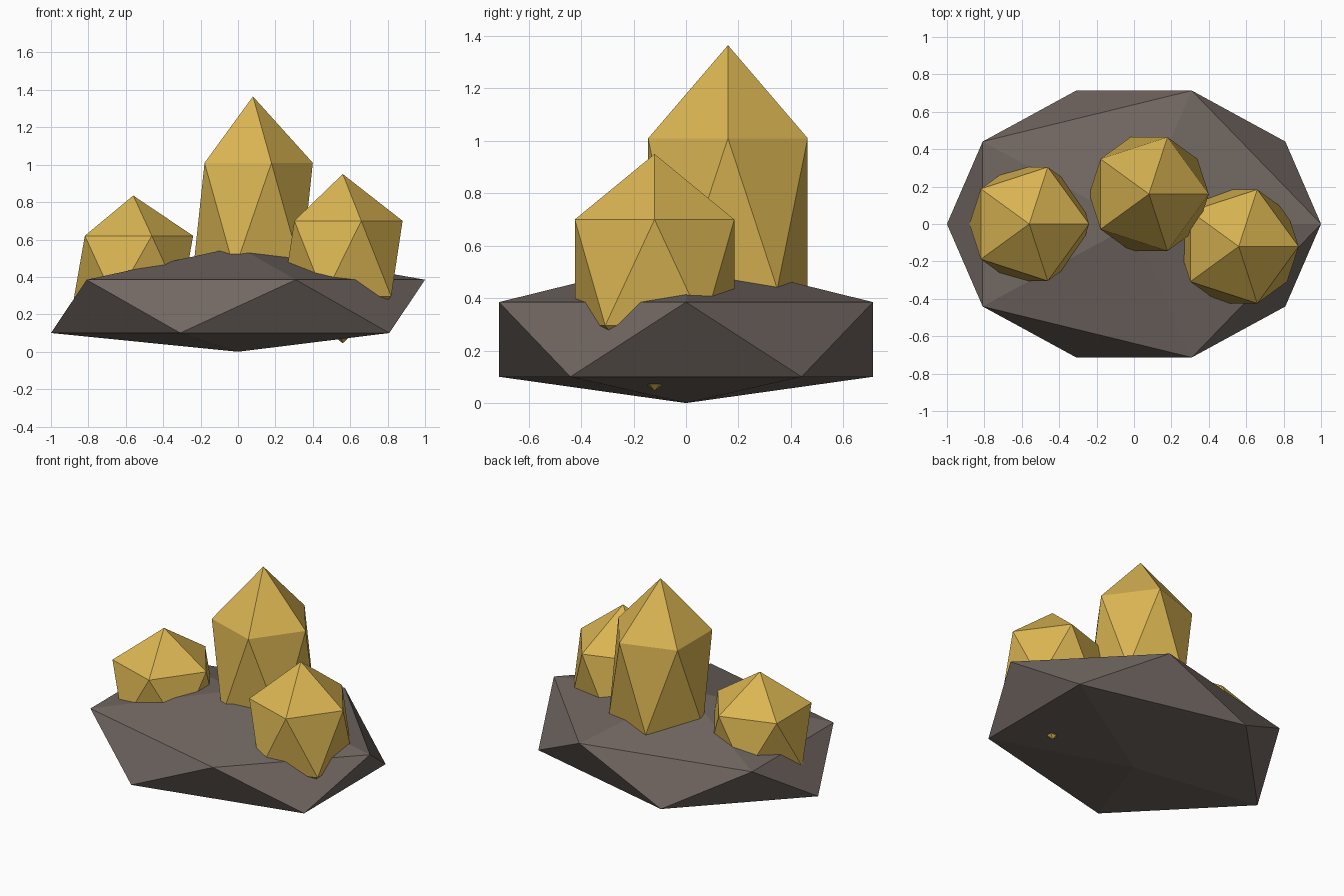
import bpy

cube = bpy.data.objects.get("Cube")
if cube:
    bpy.data.objects.remove(cube, do_unlink=True)

# An icosahedron's rings lie at this height and radius, relative to its poles
RING_Z = 0.4472
RING_R = 0.8944


def make_material(name, rgb):
    mat = bpy.data.materials.new(name)
    mat.use_nodes = True
    color = (*rgb, 1.0)
    mat.diffuse_color = color
    bsdf = mat.node_tree.nodes["Principled BSDF"]
    bsdf.inputs["Base Color"].default_value = color
    bsdf.inputs["Roughness"].default_value = 0.8
    return mat


def faceted_stone(name, x, y, apex_z, shoulder_z, ring_x, ring_y, mat):
    """Flat-shaded icosahedron set by its apex, upper ring height and ring radii."""
    half_height = (apex_z - shoulder_z) / (1 - RING_Z)
    bpy.ops.mesh.primitive_ico_sphere_add(subdivisions=1, radius=1)
    obj = bpy.context.object
    obj.name = obj.data.name = name
    for v in obj.data.vertices:
        v.co.x *= ring_x / RING_R
        v.co.y *= ring_y / RING_R
        v.co.z *= half_height
    obj.location = (x, y, apex_z - half_height)
    obj.data.materials.append(mat)
    return obj


rock = make_material("dark_rock", (0.165, 0.135, 0.12))
gold = make_material("golden_crystal", (0.70, 0.46, 0.085))

# Wide rock base, its lowest point flattened to rest on the ground
base = faceted_stone("rock_base", 0, 0, 0.561, 0.385, 1.0, 0.75, rock)
lowest = min(base.data.vertices, key=lambda v: v.co.z)
lowest.co.z = -base.location.z

# Three crystals growing out of the rock: x, y, apex height, shoulder height
crystals = {
    "tall_crystal": (0.08, 0.16, 1.365, 1.01),
    "right_crystal": (-0.56, 0, 0.835, 0.62),
    "left_crystal": (0.56, -0.12, 0.95, 0.70),
}
for name, (x, y, apex, shoulder) in crystals.items():
    faceted_stone(name, x, y, apex, shoulder, 0.32, 0.32, gold)
